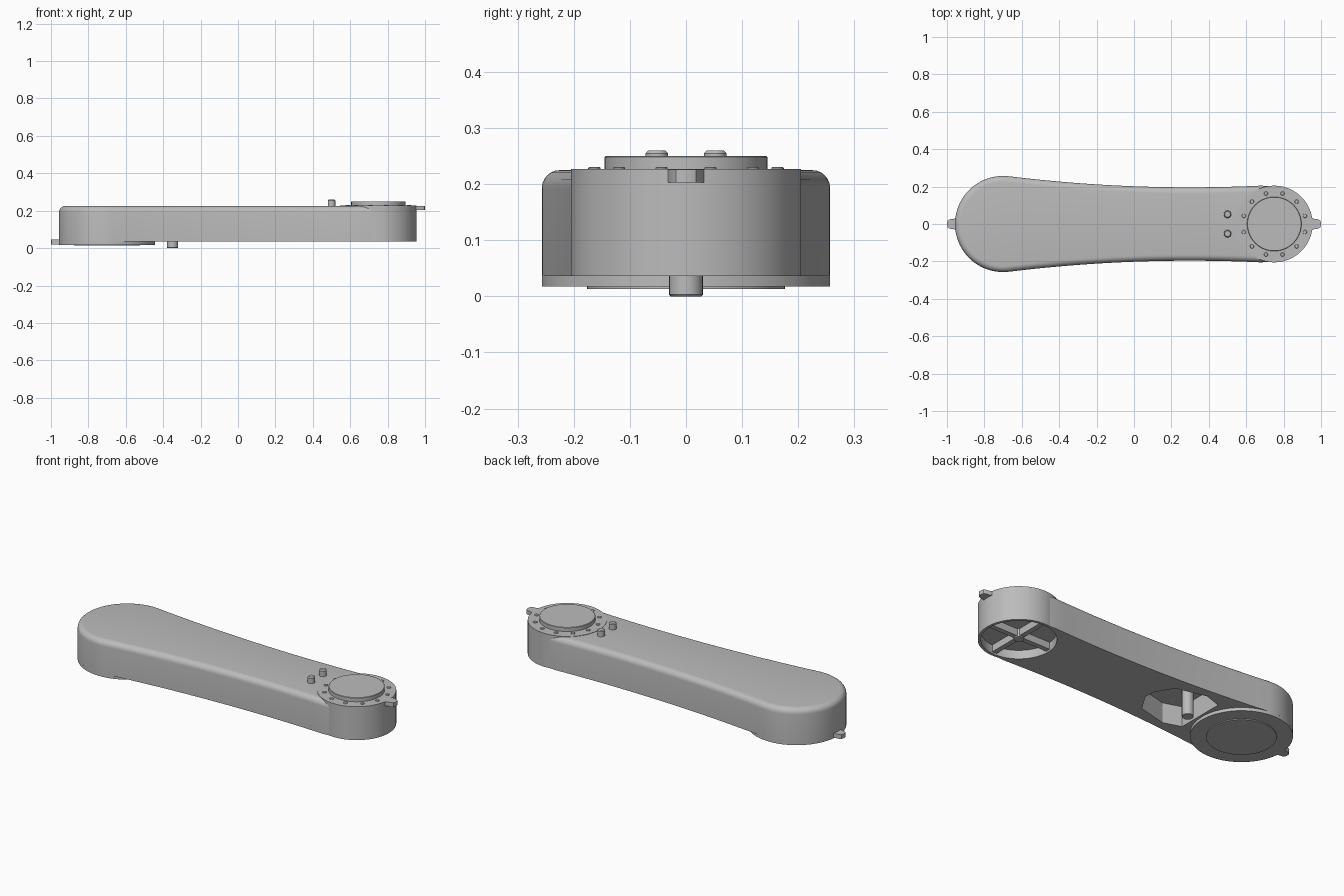
import bpy, bmesh, math
from mathutils import Vector

if "Cube" in bpy.data.objects:
    bpy.data.objects.remove(bpy.data.objects["Cube"], do_unlink=True)

grey = bpy.data.materials.new("plain grey")
grey.use_nodes = True
GREY = (0.5, 0.5, 0.5, 1)
grey.diffuse_color = GREY
grey.node_tree.nodes["Principled BSDF"].inputs["Base Color"].default_value = GREY

BIG_X, BIG_R = -0.70, 0.257      # wide joint
SMALL_X, SMALL_R = 0.75, 0.205   # narrow joint
BOTTOM, TOP = 0.036, 0.225


def stack(name, rings):
    """Closed solid skinned through equal-length rings of points."""
    bm = bmesh.new()
    loops = [[bm.verts.new(p) for p in ring] for ring in rings]
    n = len(loops[0])
    for a, b in zip(loops, loops[1:]):
        for i in range(n):
            j = (i + 1) % n
            bm.faces.new((a[i], a[j], b[j], b[i]))
    bm.faces.new(loops[0][::-1])
    bm.faces.new(loops[-1])
    bmesh.ops.recalc_face_normals(bm, faces=bm.faces)
    mesh = bpy.data.meshes.new(name)
    bm.to_mesh(mesh)
    bm.free()
    mesh.materials.append(grey)
    obj = bpy.data.objects.new(name, mesh)
    bpy.context.collection.objects.link(obj)
    return obj


def level(outline, z):
    return [(x, y, z) for x, y in outline]


def circle(x, y, r, n):
    return [(x + r * math.cos(math.tau * i / n), y + r * math.sin(math.tau * i / n)) for i in range(n)]


def disc(name, x, y, r, z0, z1, n=64, chamfer=0.0):
    rings = [level(circle(x, y, r, n), z0)]
    if chamfer:
        rings.append(level(circle(x, y, r, n), z1 - math.copysign(chamfer, z1 - z0)))
    rings.append(level(circle(x, y, r - chamfer, n), z1))
    return stack(name, rings)


def mirrored(half):
    """Closes a half outline (y >= 0) across the long axis."""
    return half + [(x, -y) for x, y in reversed(half)]


def inset(outline, d):
    """Moves a counter-clockwise outline inwards along its normals."""
    out = []
    for i, p in enumerate(outline):
        t = Vector(outline[(i + 1) % len(outline)]) - Vector(outline[i - 1])
        t.normalize()
        out.append((p[0] - t.y * d, p[1] + t.x * d))
    return out


def cut(obj, cutter):
    mod = obj.modifiers.new("cut", "BOOLEAN")
    mod.operation = "DIFFERENCE"
    mod.solver = "EXACT"
    mod.object = cutter
    bpy.context.view_layer.objects.active = obj
    bpy.ops.object.modifier_apply(modifier=mod.name)


# Waisted arm body with a rounded upper edge
half = []
for i in range(16):
    a = math.radians(3 + 80 * i / 15)
    half.append((SMALL_X + 0.2 * math.cos(a), 0.2 * math.sin(a)))
for i in range(21):
    x = 0.68 - (0.68 + 0.671) * i / 20
    half.append((x, 0.196 + 0.063 * (0.3 - x) ** 2))
for i in range(1, 25):
    a = math.radians(83.5 + 94 * i / 24)
    half.append((BIG_X + BIG_R * math.cos(a), BIG_R * math.sin(a)))
outline = mirrored(half)
FILLET = 0.032
rings = [level(outline, BOTTOM)]
for i in range(7):
    a = math.pi / 2 * i / 6
    rings.append(level(inset(outline, FILLET * (1 - math.cos(a))), TOP - FILLET + FILLET * math.sin(a)))
arm_body = stack("arm_body", rings)

# Narrow joint housing, hollowed from below
joint_housing = disc("joint_housing", SMALL_X, 0, SMALL_R, BOTTOM, TOP + 0.002, 80)
recess = disc("recess_cutter", SMALL_X, 0, 0.19, -0.05, 0.085)
cut(arm_body, recess)
cut(joint_housing, recess)

# Faceted pocket under the arm
pocket_half = [(-0.1, 0.03), (-0.16, 0.13), (-0.33, 0.172), (-0.43, 0.14)]
pocket_outline = mirrored(pocket_half)
pocket = stack("pocket_cutter", [level(pocket_outline, -0.05), level(pocket_outline, 0.15)])
cut(arm_body, pocket)
for helper in (recess, pocket):
    bpy.data.objects.remove(helper, do_unlink=True)

# Cross spokes and hub in the recess
for name, hx, hy in (("long_spoke", 0.193, 0.014), ("cross_spoke", 0.014, 0.193)):
    box = [(SMALL_X + sx * hx, sy * hy) for sx, sy in ((1, 1), (-1, 1), (-1, -1), (1, -1))]
    stack(name, [level(box, 0.046), level(box, 0.09)])
disc("spoke_hub", SMALL_X, 0, 0.026, 0.09, 0.04, 24)

# Upper flange disc with a ring of bolts
disc("flange_disc", SMALL_X, 0, 0.145, TOP, 0.25, 64, 0.002)
for i in range(12):
    a = math.radians(15 + 30 * i)
    disc("flange_bolt", SMALL_X + 0.169 * math.cos(a), 0.169 * math.sin(a), 0.011, TOP, 0.231, 16, 0.002)

# Locating pegs above and below
for y in (-0.052, 0.052):
    disc("upper_peg", 0.5, y, 0.02, TOP - 0.01, 0.26, 24, 0.005)
disc("lower_post", -0.35, 0, 0.03, 0.155, 0, 32, 0.003)

# Wide joint base
disc("base_boss", BIG_X, 0, BIG_R, BOTTOM + 0.002, 0.018, 80)
disc("base_plate", BIG_X, 0, 0.176, 0.02, 0.013, 64)

# Alignment tabs at both tips
tab_half = [(0.93, 0.042), (0.962, 0.028), (0.985, 0.025), (0.996, 0.018), (1.0, 0.008)]
for name, side, z0, z1 in (("right_end_tab", 1, 0.203, 0.2265), ("left_end_tab", -1, 0.02, 0.045)):
    tab = [(side * x, y) for x, y in mirrored(tab_half)]
    stack(name, [level(tab, z0), level(tab, z1)])

# Smooth curved walls, keep edges crisp
bpy.ops.object.select_all(action="DESELECT")
for obj in bpy.context.collection.objects:
    if obj.type == "MESH" and grey.name in obj.data.materials:
        obj.select_set(True)
        bpy.context.view_layer.objects.active = obj
bpy.ops.object.shade_smooth_by_angle(angle=math.radians(30))
